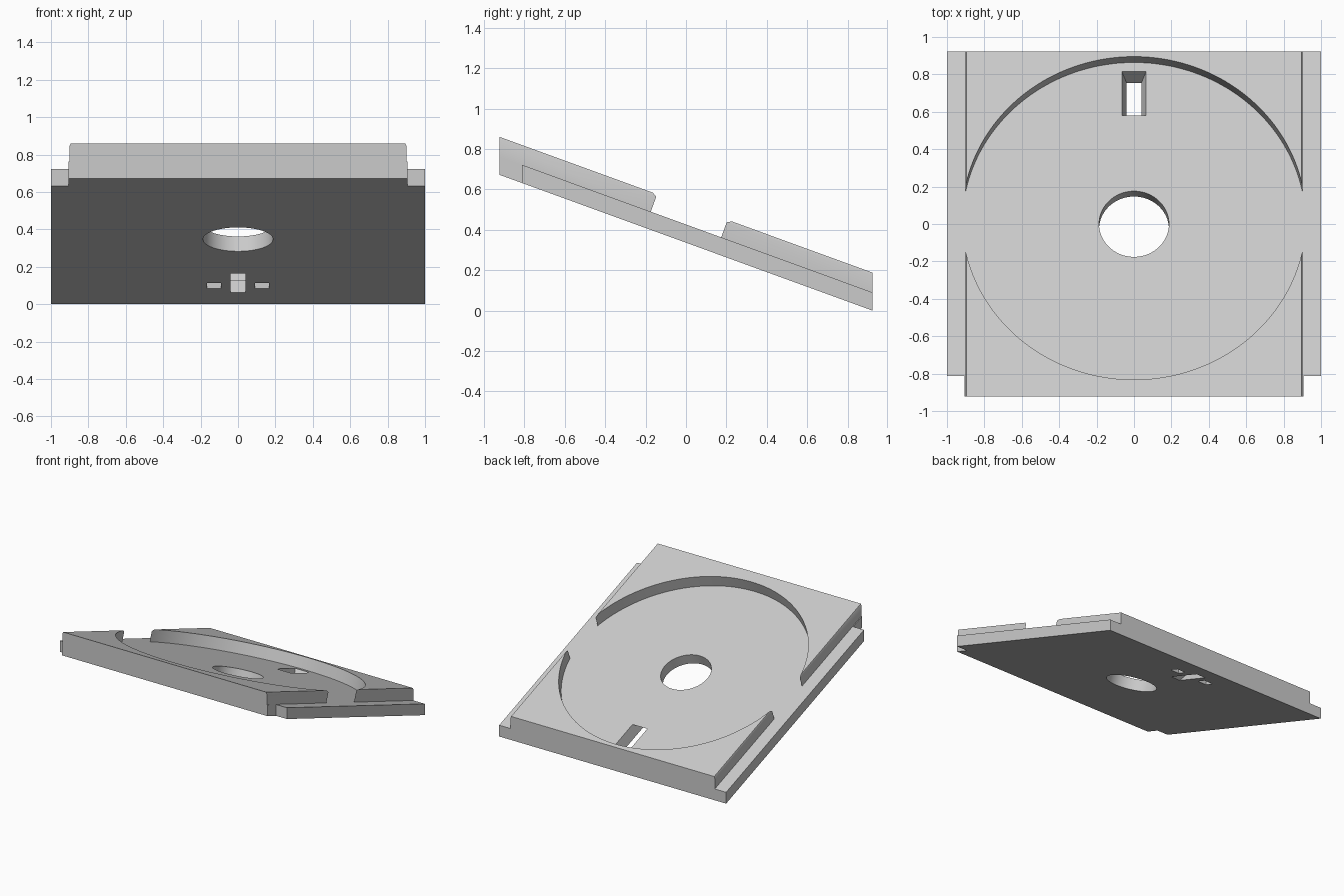
import bpy, bmesh, math
from mathutils import Vector, Matrix

cube = bpy.data.objects.get("Cube")
if cube:
    bpy.data.objects.remove(cube, do_unlink=True)

TILT = math.radians(20)
SLOPE = math.tan(TILT)
END = 0.923          # half depth
LEDGE = 0.09         # plate thickness, measured vertically
TOP = 0.188          # height of the raised rim

grey = bpy.data.materials.new("light_grey")
grey.use_nodes = True
grey.diffuse_color = (0.6, 0.6, 0.6, 1)
grey.node_tree.nodes["Principled BSDF"].inputs["Base Color"].default_value = (0.6, 0.6, 0.6, 1)


def point(x, y, v):
    """Point at height v above the sloping underside."""
    return Vector((x, y, (END - y) * SLOPE + v))


def finish(name, bm):
    bmesh.ops.recalc_face_normals(bm, faces=bm.faces)
    mesh = bpy.data.meshes.new(name)
    bm.to_mesh(mesh)
    bm.free()
    mesh.materials.append(grey)
    obj = bpy.data.objects.new(name, mesh)
    bpy.context.collection.objects.link(obj)
    return obj


def loft(name, lower, upper):
    """Solid between two matching loops of points."""
    bm = bmesh.new()
    a = [bm.verts.new(p) for p in lower]
    b = [bm.verts.new(p) for p in upper]
    bm.faces.new(a)
    bm.faces.new(b)
    for i in range(len(a)):
        j = (i + 1) % len(a)
        bm.faces.new((a[i], a[j], b[j], b[i]))
    return finish(name, bm)


def rect(x0, x1, y0, y1, v):
    return [point(x, y, v) for x, y in ((x0, y0), (x1, y0), (x1, y1), (x0, y1))]


def cylinder(name, radius, segments):
    """Cylinder square to the slope, centred on the tray floor."""
    bm = bmesh.new()
    place = Matrix.Translation(point(0, 0, LEDGE)) @ Matrix.Rotation(-TILT, 4, 'X')
    bmesh.ops.create_cone(bm, cap_ends=True, segments=segments, radius1=radius,
                          radius2=radius, depth=1, matrix=place)
    return finish(name, bm)


def cut(obj, cutters):
    for cutter in cutters:
        cutter.hide_render = True
        mod = obj.modifiers.new("cut", 'BOOLEAN')
        mod.operation = 'DIFFERENCE'
        mod.solver = 'EXACT'
        mod.object = cutter
        bpy.ops.object.select_all(action='DESELECT')
        bpy.context.view_layer.objects.active = obj
        obj.select_set(True)
        bpy.ops.object.modifier_apply(modifier=mod.name)
        bpy.data.objects.remove(cutter, do_unlink=True)
    bpy.ops.object.shade_smooth_by_angle(angle=math.radians(30))


# Sloping base plate, with a narrower tab at the front
outline = [(-1, END), (-1, -0.812), (-0.905, -0.812), (-0.905, -END),
           (0.905, -END), (0.905, -0.812), (1, -0.812), (1, END)]
plate = loft("base_plate", [point(x, y, 0) for x, y in outline],
             [point(x, y, LEDGE) for x, y in outline])

# Central hole
cutters = [cylinder("hole_cutter", 0.187, 96)]

# Slanted funnel slot near the back, extended past both faces of the plate
slot_low, slot_high = rect(-0.04, 0.04, 0.47, 0.755, 0), rect(-0.065, 0.065, 0.58, 0.815, LEDGE)
reach = 0.2
cutters.append(loft("slot_cutter",
                    [p + (p - q) * reach for p, q in zip(slot_low, slot_high)],
                    [q + (q - p) * reach for p, q in zip(slot_low, slot_high)]))

# Shallow sockets on the underside, either side of the slot
for side in (-1, 1):
    x0, x1 = sorted((side * 0.092, side * 0.167))
    cutters.append(loft("socket_cutter", rect(x0, x1, 0.615, 0.69, -0.05),
                        rect(x0, x1, 0.615, 0.69, 0.04)))
cut(plate, cutters)

# Raised rim with slightly chamfered sides, opened by the round recess
section = [(-0.9, LEDGE), (0.9, LEDGE), (0.9, TOP - 0.014), (0.895, TOP),
           (-0.895, TOP), (-0.9, TOP - 0.014)]
rim = loft("raised_rim", [point(x, -END, v) for x, v in section],
           [point(x, END, v) for x, v in section])
cut(rim, [cylinder("recess_cutter", 0.919, 192)])
